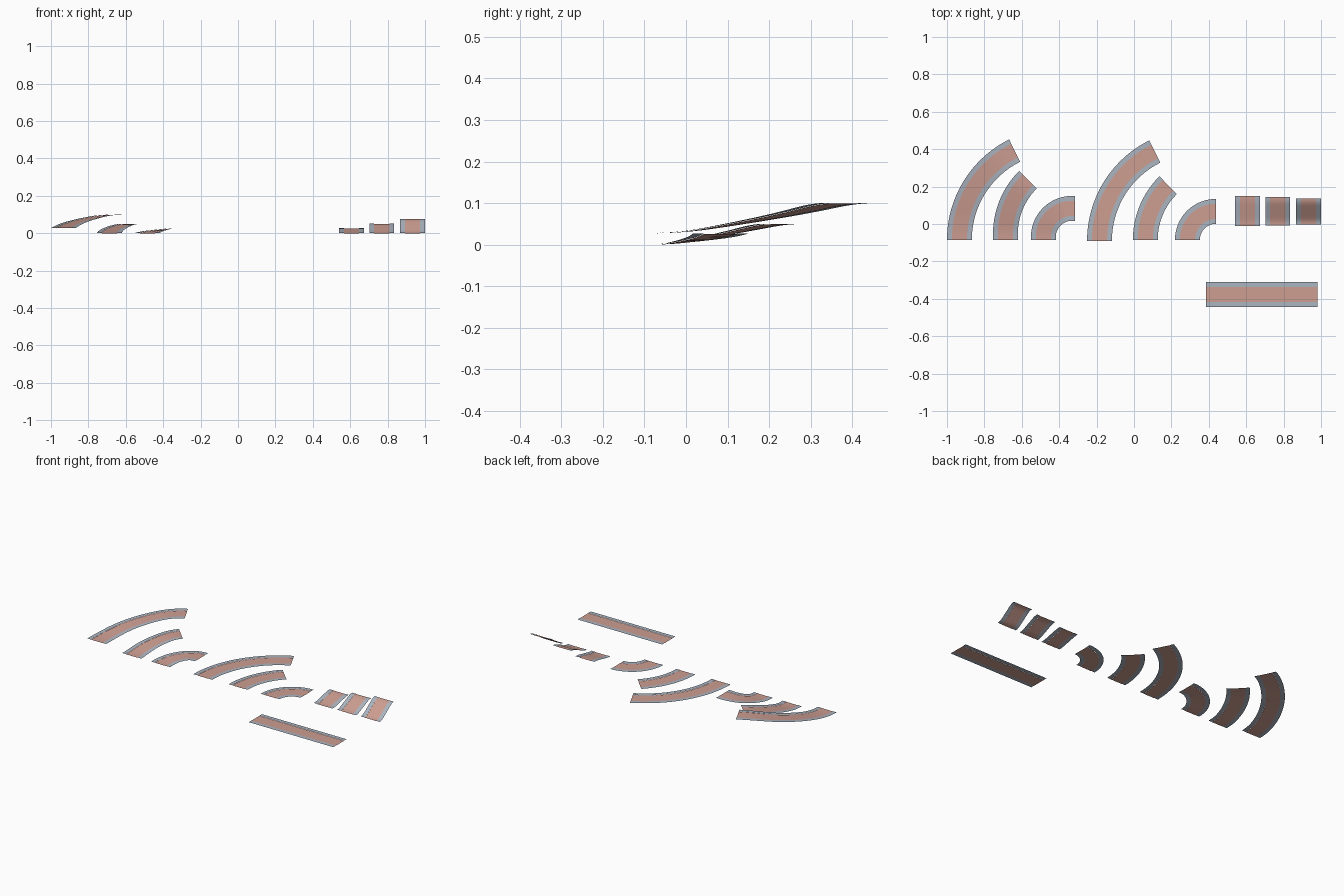
import bpy, bmesh, math

if "Cube" in bpy.data.objects:
    bpy.data.objects.remove(bpy.data.objects["Cube"])

WIDTH = 0.133      # full road width
KERB = 0.026       # kerb strip width
LIFT = 0.001       # kerb strips sit just above the road sheet


def material(name, rgb):
    m = bpy.data.materials.new(name)
    m.diffuse_color = (*rgb, 1)
    m.use_nodes = True
    m.node_tree.nodes["Principled BSDF"].inputs["Base Color"].default_value = m.diffuse_color
    return m


RED = material("dusty_red_road", (0.61, 0.34, 0.285))
GREY = material("blue_grey_kerb", (0.41, 0.46, 0.53))


def ease(t, b=0.25):
    """Even slope with short rounded ends."""
    k = 1 / (1 - b)
    if t < b:
        return k * t * t / (2 * b)
    if t > 1 - b:
        return 1 - k * (1 - t) ** 2 / (2 * b)
    return k * (t - b / 2)


def ribbon(name, path, a, b, dz, mat):
    """Sheet along a path, from offset a to offset b right of the left edge."""
    bm = bmesh.new()
    rows = [[bm.verts.new((x + nx * o, y + ny * o, z + dz)) for o in (a, b)]
            for x, y, z, nx, ny in path]
    for p, q in zip(rows, rows[1:]):
        bm.faces.new((p[0], p[1], q[1], q[0])).smooth = True
    me = bpy.data.meshes.new(name)
    bm.to_mesh(me)
    bm.free()
    me.materials.append(mat)
    bpy.context.collection.objects.link(bpy.data.objects.new(name, me))


def road(name, path):
    ribbon(name + "_surface", path, KERB, WIDTH - KERB, 0, RED)
    ribbon(name + "_left_kerb", path, 0, KERB, LIFT, GREY)
    ribbon(name + "_right_kerb", path, WIDTH - KERB, WIDTH, LIFT, GREY)


def curve(x0, y0, radius, degrees, z0=0, z1=0, lead=0, tail=0, n=24):
    """Left edge of a right-hand bend that starts along +y, with straight ends."""
    ang = math.radians(degrees)
    arc = radius * ang
    total = lead + arc + tail
    pts = []
    for i in range(n + 1):
        s = total * i / n
        t = min(max(s - lead, 0), arc) / radius
        extra = max(s - lead - arc, 0)
        x = x0 + radius * (1 - math.cos(t)) + extra * math.sin(t)
        y = y0 + min(s, lead) + radius * math.sin(t) + extra * math.cos(t)
        pts.append((x, y, z0 + (z1 - z0) * ease(i / n), math.cos(t), -math.sin(t)))
    return pts


def ramp(x0, y0, y1, height, n=12):
    return [(x0, y0 + (y1 - y0) * i / n, height * ease(i / n), 1, 0)
            for i in range(n + 1)]


# rising bends
road("large_rising_bend", curve(-1.0, -0.085, 0.6, 63.5, 0.027, 0.099))
road("medium_rising_bend", curve(-0.754, -0.085, 0.478, 45, 0, 0.049, lead=0.031))
road("small_rising_bend", curve(-0.551, -0.085, 0.219, 90, 0, 0.026, 0.016, 0.016))

# flat bends
road("large_flat_bend", curve(-0.251, -0.09, 0.6, 63.5, 0.002, 0.002))
road("medium_flat_bend", curve(-0.006, -0.085, 0.478, 45.3, 0.002, 0.002))
road("small_flat_bend", curve(0.219, -0.085, 0.219, 90, 0.002, 0.002))

# straight ramps
road("low_ramp", ramp(0.54, -0.010, 0.150, 0.026))
road("middle_ramp", ramp(0.702, -0.008, 0.144, 0.050))
road("high_ramp", ramp(0.867, -0.004, 0.137, 0.075))

# long straight road
road("straight_road", [(0.385 + 0.595 * i / 4, -0.31, 0.002, 0, -1) for i in range(5)])
